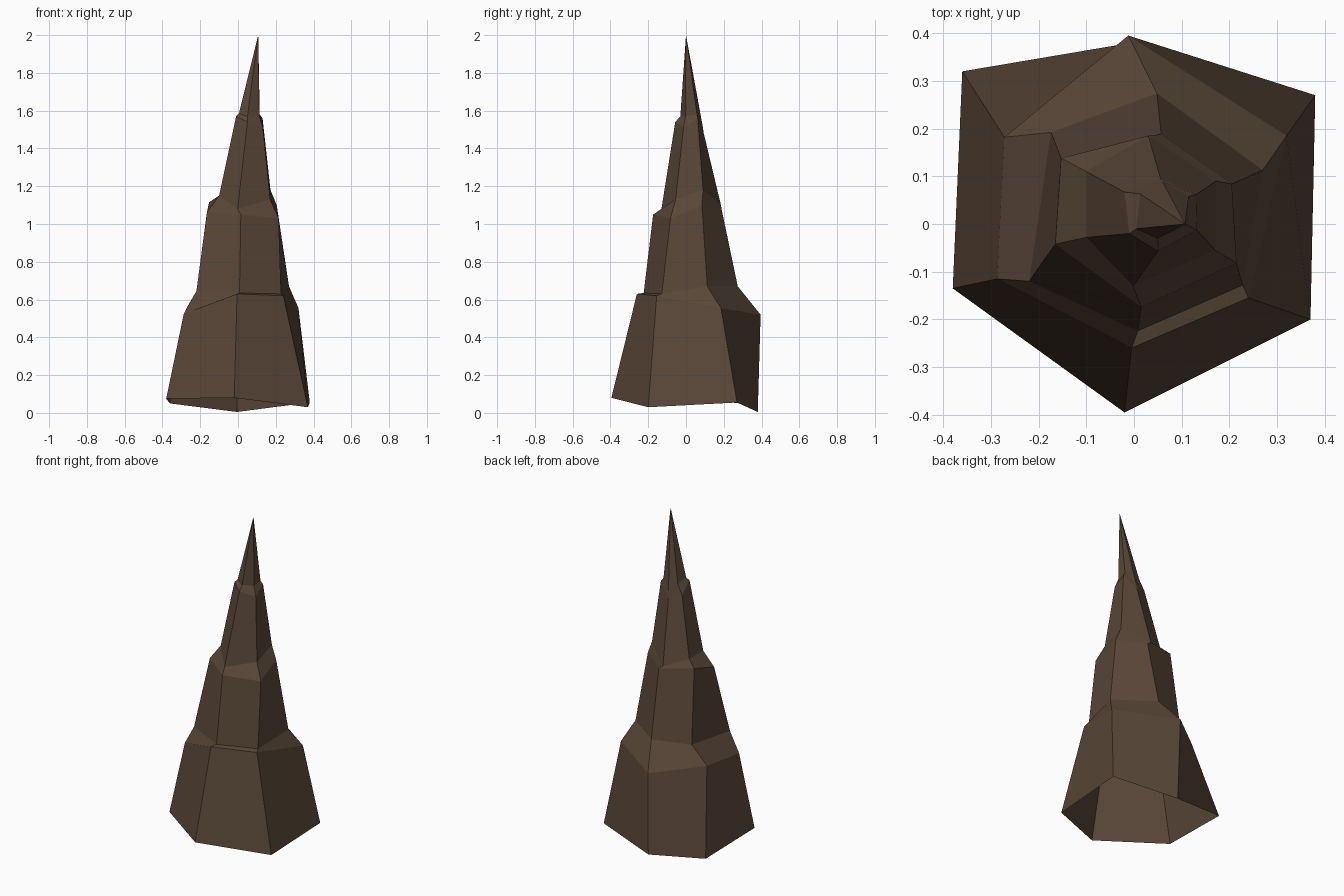
import bpy, bmesh

# one flat rock colour
rock = bpy.data.materials.new("dark_brown_rock")
rock.diffuse_color = (0.10, 0.062, 0.039, 1)

# six-sided uneven rings: each tier has a foot and a shoulder, with a ledge above
FOOT = [(-.36, .32, .05), (-.005, .38, .005), (.38, .27, .055),
        (.37, -.20, .03), (-.02, -.395, .08), (-.38, -.135, .075)]
FOOT_SHOULDER = [(-.272, .182, .555), (-.012, .395, .52), (.32, .185, .555),
                 (.24, -.155, .62), (-.005, -.26, .63), (-.287, -.115, .525)]
MIDDLE = [(-.174, .192, .665), (.048, .274, .67), (.27, .113, .67),
          (.228, -.128, .63), (.008, -.224, .635), (-.22, -.12, .645)]
MIDDLE_SHOULDER = [(-.153, .138, 1.115), (.057, .188, 1.08), (.205, .084, 1.10),
                   (.215, -.082, 1.03), (.015, -.174, 1.05), (-.165, -.042, 1.06)]
UPPER = [(-.10, .11, 1.15), (.03, .185, 1.10), (.172, .09, 1.18),
         (.17, -.055, 1.13), (-.002, -.13, 1.08), (-.10, -.028, 1.15)]
UPPER_SHOULDER = [(-.02, .067, 1.51), (.056, .094, 1.48), (.13, .062, 1.56),
                  (.132, -.013, 1.51), (.05, -.057, 1.54), (-.01, -.02, 1.57)]
TIP_BASE = [(.013, .063, 1.57), (.06, .088, 1.52), (.115, .058, 1.58),
            (.113, -.003, 1.57), (.05, -.03, 1.57), (.005, -.01, 1.585)]
APEX = (.107, 0, 2)

# skin the rings together, open underneath, closed by the point
bm = bmesh.new()
rings = [[bm.verts.new(p) for p in ring] for ring in
         (FOOT, FOOT_SHOULDER, MIDDLE, MIDDLE_SHOULDER, UPPER, UPPER_SHOULDER, TIP_BASE)]
for low, high in zip(rings, rings[1:]):
    for i in range(6):
        j = (i + 1) % 6
        bm.faces.new((low[j], low[i], high[i], high[j]))
apex = bm.verts.new(APEX)
for i in range(6):
    bm.faces.new((rings[-1][(i + 1) % 6], rings[-1][i], apex))

mesh = bpy.data.meshes.new("stalagmite")
bm.to_mesh(mesh)
bm.free()
mesh.materials.append(rock)
bpy.context.collection.objects.link(bpy.data.objects.new("stalagmite", mesh))
